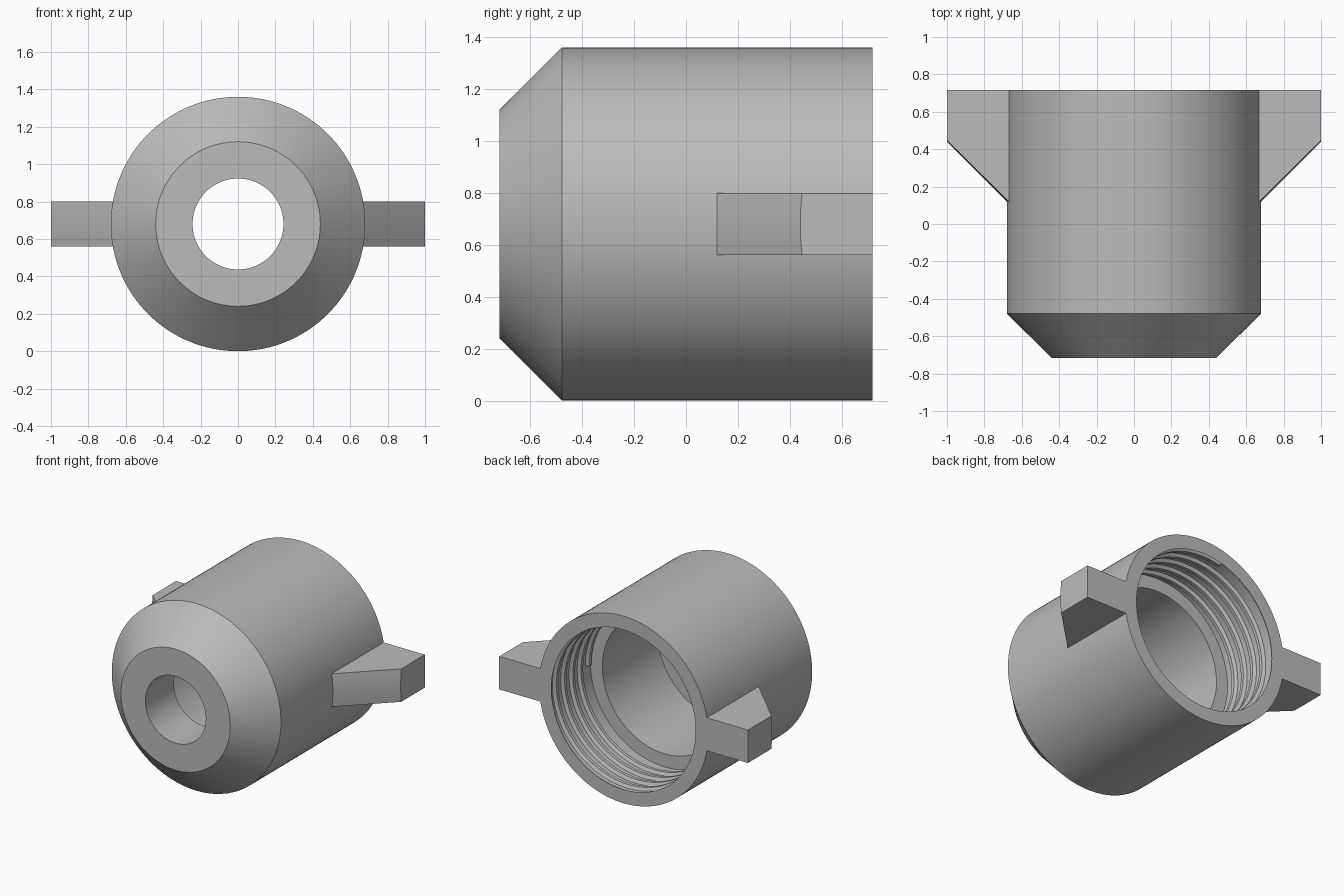
import bpy, bmesh, math

if "Cube" in bpy.data.objects:
    bpy.data.objects.remove(bpy.data.objects["Cube"])

R = 0.68            # outer radius, also the height of the axis
L = 0.717           # half length
WALL = 0.595        # radius of the threaded socket
SEG = 128

grey = bpy.data.materials.new("plain grey")
grey.diffuse_color = (0.5, 0.5, 0.5, 1)
grey.use_nodes = True
grey.node_tree.nodes["Principled BSDF"].inputs["Base Color"].default_value = grey.diffuse_color


def around(r, a, y):
    """Point at radius r and angle a around the axis."""
    return (r * math.cos(a), y, R + r * math.sin(a))


def finish(name, bm):
    bmesh.ops.recalc_face_normals(bm, faces=bm.faces[:])
    mesh = bpy.data.meshes.new(name)
    bm.to_mesh(mesh)
    bm.free()
    mesh.materials.append(grey)
    obj = bpy.data.objects.new(name, mesh)
    bpy.context.collection.objects.link(obj)
    bpy.ops.object.select_all(action='DESELECT')
    obj.select_set(True)
    bpy.context.view_layer.objects.active = obj
    bpy.ops.object.shade_smooth_by_angle(angle=math.radians(25))
    return obj


def sweep(bm, rings, closed):
    """Skin a list of closed sections; cap the ends if the path is open."""
    rows = [[bm.verts.new(p) for p in ring] for ring in rings]
    n = len(rows[0])
    pairs = list(zip(rows, rows[1:]))
    if closed:
        pairs.append((rows[-1], rows[0]))
    for a, b in pairs:
        for i in range(n):
            j = (i + 1) % n
            bm.faces.new((a[i], a[j], b[j], b[i]))
    if not closed:
        bm.faces.new(rows[0])
        bm.faces.new(rows[-1])


# Nut body: chamfered outside, threaded socket, bore and small front hole
profile = [(0.243, -L), (0.44, -L), (R, -0.478), (R, L), (WALL - 0.015, L),
           (WALL, L - 0.015), (WALL, 0.247), (0.5, 0.247), (0.5, -0.39), (0.243, -0.39)]
bm = bmesh.new()
sweep(bm, [[around(r, 2 * math.pi * k / SEG, y) for r, y in profile]
           for k in range(SEG)], True)
finish("nut_body", bm)

# Helical thread ridge inside the socket
PITCH, TURNS, STEPS = 0.095, 4.3, 72
section = [(WALL + 0.01, -0.03), (WALL - 0.022, -0.012),
           (WALL - 0.022, 0.012), (WALL + 0.01, 0.03)]
rings = []
for k in range(int(TURNS * STEPS) + 1):
    a = 2 * math.pi * k / STEPS
    y0 = 0.28 + PITCH * k / STEPS
    rings.append([around(r, a, y0 + dy) for r, dy in section])
bm = bmesh.new()
sweep(bm, rings, False)
finish("inner_thread", bm)

# Side wings: slabs whose front slope is part of a cone about the axis
HALF, N = 0.12, 8
for side, name in ((1, "right_wing"), (-1, "left_wing")):
    rings = []
    for k in range(N + 1):
        z = -HALF + 2 * HALF * k / N
        rings.append([(side * x, y, R + z) for x, y in (
            (0.64, math.hypot(0.64, z) - 0.56), (1.0, math.hypot(1.0, z) - 0.56),
            (1.0, L), (0.64, L))])
    bm = bmesh.new()
    sweep(bm, rings, False)
    finish(name, bm)
